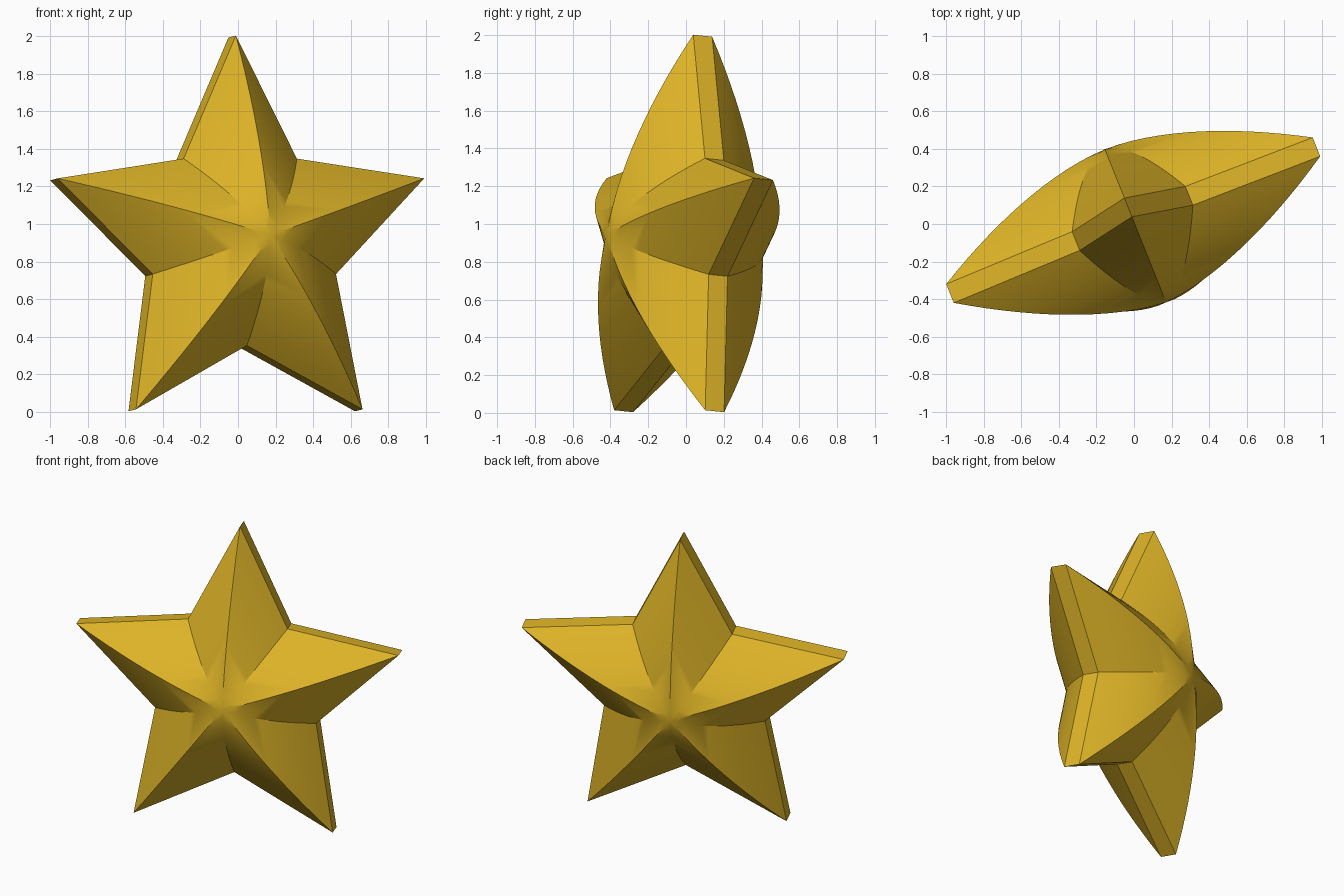
import bpy, bmesh, math
from mathutils import Matrix, Vector

if "Cube" in bpy.data.objects:
    bpy.data.objects.remove(bpy.data.objects["Cube"])

TIP_R, NOTCH_R = 1.104, 0.552      # outer and inner star radius
RIM, DOME = 0.054, 0.44            # half thickness at rim and at centre
STEPS, BULGE = 14, 1.65            # rings per side and roundness of the dome

gold = bpy.data.materials.new("gold")
gold.diffuse_color = (0.72, 0.45, 0.02, 1)
gold.use_nodes = True
gold.node_tree.nodes["Principled BSDF"].inputs["Base Color"].default_value = gold.diffuse_color

bm = bmesh.new()


def ring(t, side):
    """Star outline scaled by t, lifted onto the dome."""
    h = side * (RIM + (DOME - RIM) * (1 - t ** BULGE))
    verts = []
    for i in range(10):
        r = t * (NOTCH_R if i % 2 else TIP_R)
        a = i * math.pi / 5
        verts.append(bm.verts.new((r * math.sin(a), -h, r * math.cos(a))))
    return verts


def domed_side(side):
    """Centre fan plus rings out to the rim; returns the rim ring."""
    centre = bm.verts.new((0, -side * DOME, 0))
    prev = None
    for k in range(1, STEPS + 1):
        cur = ring(k / STEPS, side)
        for i in range(10):
            j = (i + 1) % 10
            if prev:
                bm.faces.new((prev[i], cur[i], cur[j], prev[j]))
            else:
                bm.faces.new((centre, cur[i], cur[j]))
        prev = cur
    return prev


# Front and back domes joined by the flat rim wall
front, back = domed_side(1), domed_side(-1)
for i in range(10):
    j = (i + 1) % 10
    bm.faces.new((front[i], back[i], back[j], front[j]))
bmesh.ops.recalc_face_normals(bm, faces=bm.faces)

# Turn to the right and tilt the face slightly upward
turn = Matrix.Rotation(math.radians(21.8), 4, 'Z') @ Matrix.Rotation(math.radians(-5.5), 4, 'X')
bm.transform(Matrix.Translation(Vector((0.008, -0.01, 0.898))) @ turn)

mesh = bpy.data.meshes.new("star")
bm.to_mesh(mesh)
bm.free()
mesh.materials.append(gold)
star = bpy.data.objects.new("star", mesh)
bpy.context.collection.objects.link(star)
bpy.context.view_layer.objects.active = star
star.select_set(True)
bpy.ops.object.shade_smooth_by_angle(angle=math.radians(30))
